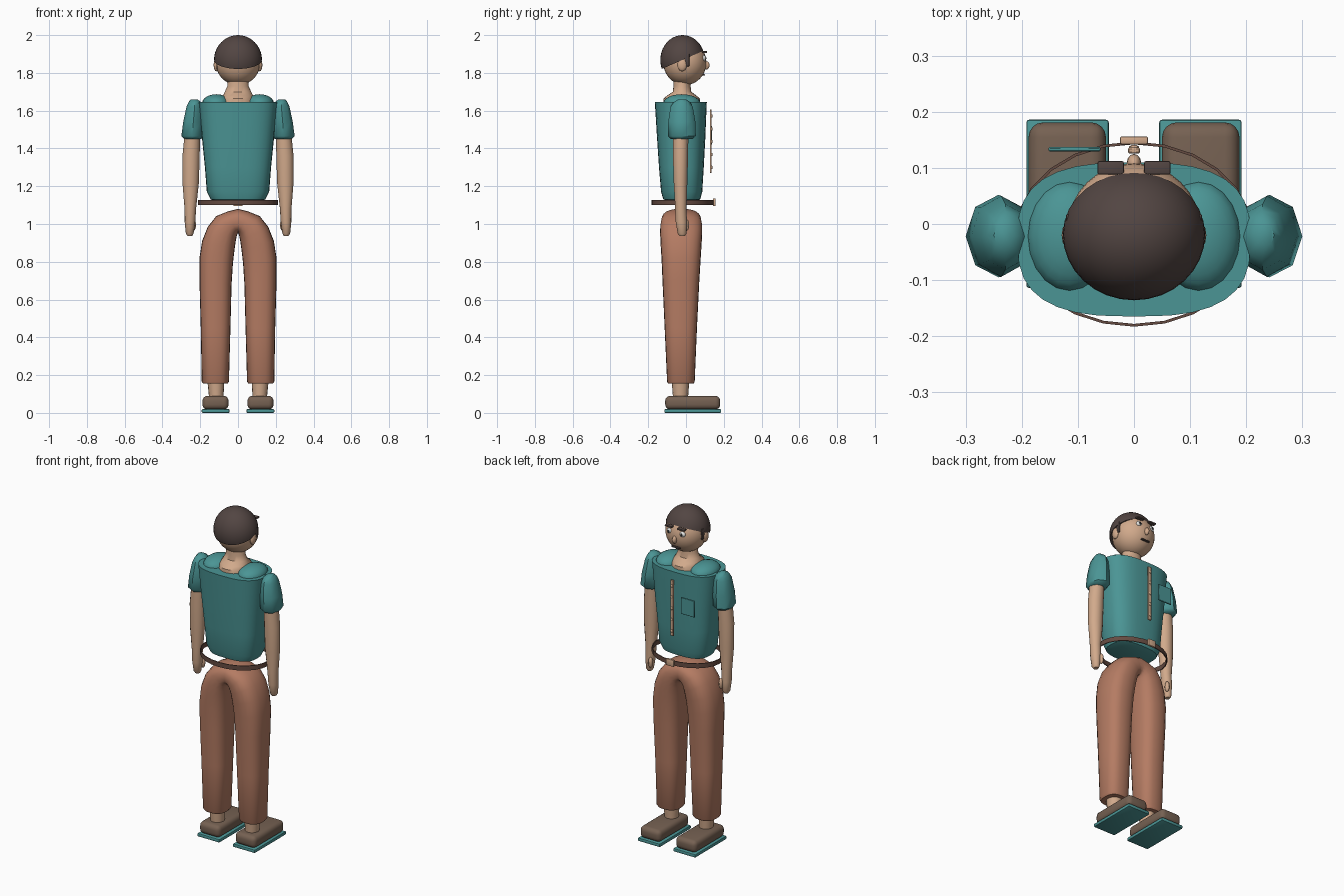
import bpy, bmesh, math
from mathutils import Vector, Matrix


def material(name, rgb):
    m = bpy.data.materials.new(name)
    m.diffuse_color = (*rgb, 1)
    return m


TEAL = material("teal cloth", (0.07, 0.30, 0.30))
SKIN = material("skin", (0.64, 0.40, 0.26))
TROUSER = material("terracotta cloth", (0.46, 0.20, 0.125))
HAIR = material("dark brown hair", (0.085, 0.06, 0.055))
SHOE = material("shoe brown", (0.18, 0.12, 0.085))
BELT = material("belt brown", (0.13, 0.07, 0.053))
WHITE = material("eye white", (0.8, 0.8, 0.78))
BLACK = material("pupil black", (0.02, 0.02, 0.02))


def finish(name, bm, mat, angle=40):
    bmesh.ops.recalc_face_normals(bm, faces=bm.faces)
    me = bpy.data.meshes.new(name)
    bm.to_mesh(me)
    bm.free()
    me.materials.append(mat)
    ob = bpy.data.objects.new(name, me)
    bpy.context.collection.objects.link(ob)
    bpy.ops.object.select_all(action='DESELECT')
    ob.select_set(True)
    bpy.context.view_layer.objects.active = ob
    bpy.ops.object.shade_smooth_by_angle(angle=math.radians(angle))
    return ob


def loft(name, rings, mat, n=24, e=2.0, angle=40):
    """Rings are (outer xz, inner xz, y min, y max); superellipse sections."""
    bm = bmesh.new()
    loops = []
    for (ox, oz), (ix, iz), y0, y1 in rings:
        loop = []
        for k in range(n):
            a = 2 * math.pi * k / n
            c, s = math.cos(a), math.sin(a)
            u = math.copysign(abs(c) ** (2 / e), c)
            v = math.copysign(abs(s) ** (2 / e), s)
            loop.append(bm.verts.new(((ox + ix) / 2 + u * (ox - ix) / 2,
                                      (y0 + y1) / 2 + v * (y1 - y0) / 2,
                                      (oz + iz) / 2 + u * (oz - iz) / 2)))
        loops.append(loop)
    for a, b in zip(loops, loops[1:]):
        for k in range(n):
            bm.faces.new((a[k], a[(k + 1) % n], b[(k + 1) % n], b[k]))
    bm.faces.new(loops[0])
    bm.faces.new(loops[-1])
    return finish(name, bm, mat, angle)


def level(z, x0, x1, y0, y1):
    return ((x1, z), (x0, z), y0, y1)


def box(name, x, y, z, mat, bevel=0.0, seg=2):
    bm = bmesh.new()
    bmesh.ops.create_cube(bm, size=1)
    for v in bm.verts:
        v.co = [r[0] + (c + 0.5) * (r[1] - r[0]) for c, r in zip(v.co, (x, y, z))]
    if bevel:
        bmesh.ops.bevel(bm, geom=bm.edges[:], offset=bevel, segments=seg,
                        profile=0.5, affect='EDGES')
    return finish(name, bm, mat)


def ball(name, loc, rad, mat, u=24, v=14, cut=None):
    bm = bmesh.new()
    bmesh.ops.create_uvsphere(bm, u_segments=u, v_segments=v, radius=1)
    bmesh.ops.transform(bm, verts=bm.verts,
                        matrix=Matrix.Translation(loc) @ Matrix.Diagonal((*rad, 1)))
    if cut:  # keep only what lies above the cutting plane
        res = bmesh.ops.bisect_plane(bm, geom=bm.verts[:] + bm.edges[:] + bm.faces[:],
                                     plane_co=cut[0], plane_no=cut[1], clear_inner=True)
        edges = [g for g in res["geom_cut"] if isinstance(g, bmesh.types.BMEdge)]
        bmesh.ops.edgeloop_fill(bm, edges=edges)
    return finish(name, bm, mat)


# Head, tilted hair cap, facial features
ball("head", (0, -0.006, 1.855), (0.118, 0.114, 0.12), SKIN, 32, 20)
ball("hair", (0, -0.018, 1.868), (0.127, 0.118, 0.132), HAIR, 32, 20,
     cut=(Vector((0, -0.02, 1.868)), Vector((0, -0.4, 0.92))))
ball("nose", (0, 0.108, 1.84), (0.013, 0.017, 0.022), SKIN, 12, 8)
box("mouth", (-0.028, 0.028), (0.088, 0.101), (1.785, 1.793), HAIR, 0.003)

# Shirt body, shoulders, neck
loft("shirt", [level(1.12, -0.11, 0.11, -0.09, 0.05),
               level(1.13, -0.145, 0.145, -0.12, 0.075),
               level(1.17, -0.165, 0.165, -0.132, 0.086),
               level(1.30, -0.175, 0.175, -0.143, 0.094),
               level(1.45, -0.19, 0.19, -0.153, 0.102),
               level(1.645, -0.208, 0.208, -0.165, 0.11)], TEAL, 32, 2.8)
loft("neck", [level(1.63, -0.09, 0.09, -0.12, 0.075),
              level(1.665, -0.085, 0.085, -0.118, 0.073),
              level(1.68, -0.08, 0.08, -0.10, 0.055),
              level(1.70, -0.07, 0.07, -0.07, 0.028),
              level(1.73, -0.056, 0.056, -0.066, 0.024),
              level(1.78, -0.054, 0.054, -0.066, 0.024)], SKIN, 24)

# Button strip, breast pocket, belt
box("button_strip", (-0.011, 0.011), (0.126, 0.136), (1.27, 1.605), SKIN, 0.002, 1)
for k in range(5):
    ball("button", (0, 0.137, 1.30 + k * 0.068), (0.009, 0.004, 0.009), SKIN, 10, 6)
box("pocket", (-0.152, -0.06), (0.129, 0.137), (1.42, 1.52), TEAL, 0.002, 1)

bm = bmesh.new()
N = 24
for k in range(N):
    quad = []
    for a in (2 * math.pi * k / N, 2 * math.pi * (k + 1) / N):
        for r, z in ((0.212, 1.10), (0.207, 1.10), (0.207, 1.128), (0.212, 1.128)):
            quad.append(bm.verts.new((r * math.cos(a),
                                      -0.018 + (r - 0.047) * math.sin(a), z)))
    for j in range(4):
        i = (j + 1) % 4
        bm.faces.new((quad[j], quad[i], quad[i + 4], quad[j + 4]))
bmesh.ops.remove_doubles(bm, verts=bm.verts, dist=0.0005)
finish("belt", bm, BELT)
box("belt_buckle", (-0.025, 0.025), (0.142, 0.156), (1.095, 1.135), SKIN, 0.003)

# Trousers: one arched tube running from cuff to cuff
half = [((0.185, 0.155), (0.055, 0.155), -0.095, 0.04),
        ((0.192, 0.165), (0.048, 0.165), -0.10, 0.046),
        ((0.197, 0.45), (0.040, 0.45), -0.113, 0.058),
        ((0.204, 0.70), (0.034, 0.68), -0.124, 0.07),
        ((0.204, 0.82), (0.027, 0.79), -0.129, 0.077),
        ((0.190, 0.91), (0.019, 0.86), -0.134, 0.082),
        ((0.160, 0.985), (0.012, 0.91), -0.137, 0.086),
        ((0.115, 1.042), (0.007, 0.935), -0.136, 0.086),
        ((0.055, 1.066), (0.003, 0.948), -0.132, 0.082)]
top = [((0, 1.08), (0, 0.952), -0.13, 0.08)]
other = [((-o[0], o[1]), (-i[0], i[1]), a, b) for o, i, a, b in reversed(half)]
loft("trousers", half + top + other, TROUSER, 24, 2.6, 50)

# Paired parts
for s, side in ((1, "right"), (-1, "left")):
    def span(a, b):
        return tuple(sorted((s * a, s * b)))

    def lv(z, a, b, y0, y1):
        return level(z, *span(a, b), y0, y1)

    loft(side + "_sleeve", [lv(1.45, 0.195, 0.285, -0.08, 0.035),
                            lv(1.465, 0.183, 0.30, -0.095, 0.052),
                            lv(1.54, 0.183, 0.29, -0.094, 0.05),
                            lv(1.62, 0.186, 0.273, -0.082, 0.036),
                            lv(1.645, 0.195, 0.262, -0.066, 0.022),
                            lv(1.66, 0.215, 0.25, -0.04, 0.0)], TEAL, 8, 2, 50)
    loft(side + "_arm", [lv(0.937, 0.242, 0.268, -0.035, -0.005),
                         lv(0.95, 0.235, 0.276, -0.045, 0.003),
                         lv(1.01, 0.226, 0.282, -0.055, 0.006),
                         lv(1.08, 0.222, 0.283, -0.058, 0.003),
                         lv(1.22, 0.207, 0.294, -0.066, 0.008),
                         lv(1.36, 0.203, 0.294, -0.07, 0.012),
                         lv(1.50, 0.20, 0.28, -0.07, 0.014)], SKIN, 14)
    ball(side + "_thumb", (s * 0.235, 0.002, 0.995), (0.013, 0.015, 0.032), SKIN, 10, 8)
    ball(side + "_shoulder", (s * 0.115, -0.022, 1.64), (0.075, 0.098, 0.047), TEAL, 20, 12)
    # Feet
    loft(side + "_ankle", [lv(0.07, 0.078, 0.152, -0.068, 0.01),
                           lv(0.20, 0.07, 0.165, -0.078, 0.02)], SKIN, 16)
    box(side + "_shoe", span(0.05, 0.188), (-0.11, 0.181), (0.018, 0.09), SHOE, 0.026, 4)
    box(side + "_sole", span(0.045, 0.192), (-0.114, 0.186), (0, 0.02), TEAL, 0.005)
    # Ears, eyes, brows, sideburns
    ball(side + "_ear", (s * 0.115, -0.02, 1.842), (0.014, 0.025, 0.034), SKIN, 12, 8)
    box(side + "_sideburn", span(0.108, 0.121), (-0.005, 0.018), (1.835, 1.90), HAIR, 0.003)
    ball(side + "_eye", (s * 0.043, 0.094, 1.878), (0.018, 0.012, 0.016), WHITE, 14, 8)
    ball(side + "_pupil", (s * 0.043, 0.104, 1.878), (0.008, 0.004, 0.008), BLACK, 10, 6)
    box(side + "_eyebrow", span(0.018, 0.065), (0.088, 0.112), (1.905, 1.915), HAIR, 0.003)
